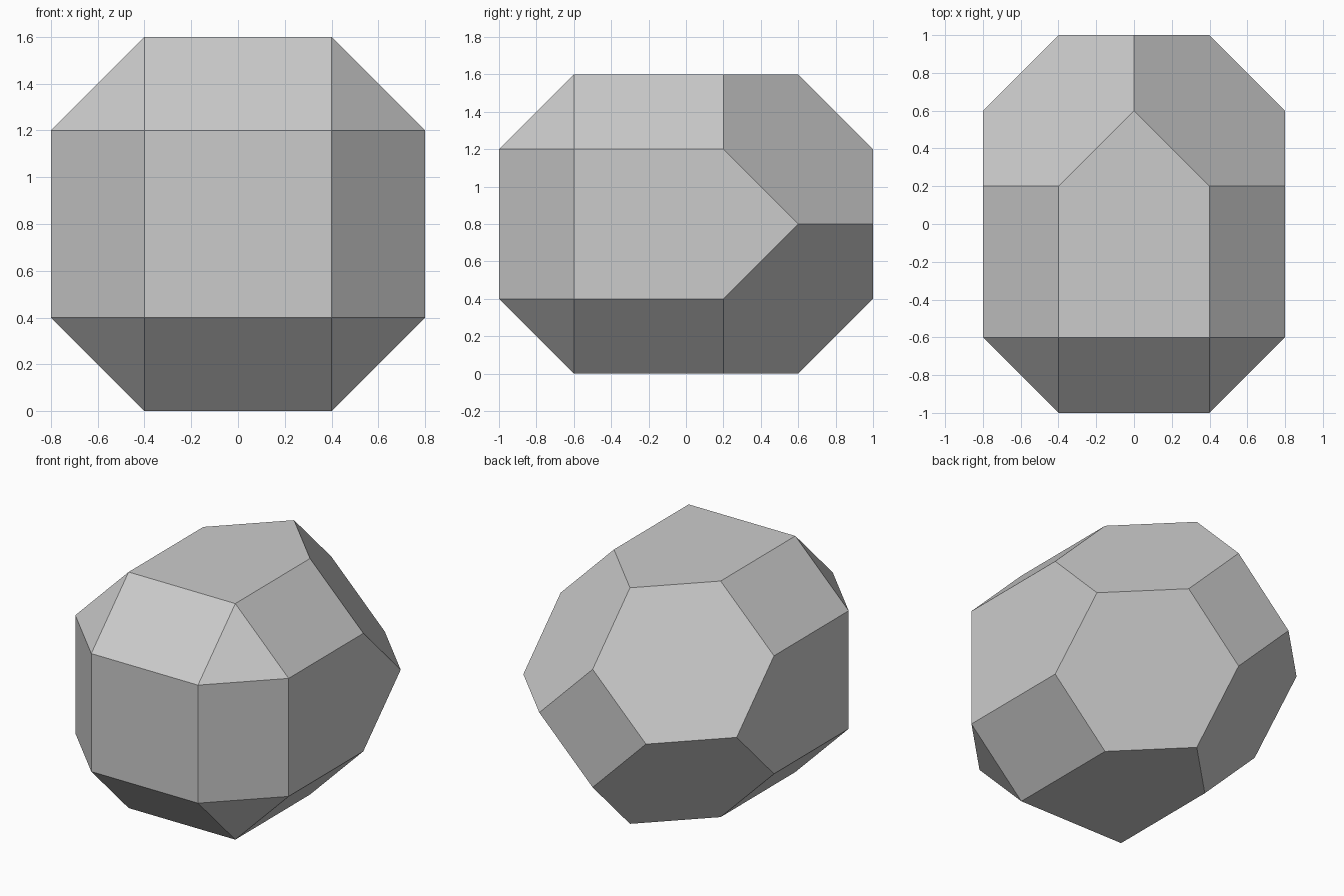
import bpy
import bmesh
import math

default_cube = bpy.data.objects.get("Cube")
if default_cube:
    bpy.data.objects.remove(default_cube, do_unlink=True)

MID_Z = 0.8   # height of the solid's centre
S = 0.4       # inner half width
L = 0.8       # outer half width


def mirrored(x, z):
    """Mirror a point in both axes of the cross-section, without repeats."""
    return {(sx * x, sz * z) for sx in (1, -1) for sz in (1, -1)}


# Cross-sections from front to back
octagon = mirrored(S, L) | mirrored(L, S)
sections = [
    (-1.0, mirrored(S, S)),                    # square front
    (-0.6, octagon),                           # chamfered body
    (0.2, octagon),
    (0.6, mirrored(0, L) | mirrored(L, 0)),    # points of the side panels
    (1.0, mirrored(0, S) | mirrored(S, 0)),    # diamond back
]

# Wrap the sections in flat faces
bm = bmesh.new()
for y, points in sections:
    for x, z in sorted(points):
        bm.verts.new((x, y, MID_Z + z))
bmesh.ops.convex_hull(bm, input=bm.verts[:])
bmesh.ops.dissolve_limit(bm, angle_limit=math.radians(1),
                         verts=bm.verts[:], edges=bm.edges[:])
bmesh.ops.recalc_face_normals(bm, faces=bm.faces[:])

mesh = bpy.data.meshes.new("faceted_solid")
bm.to_mesh(mesh)
bm.free()
solid = bpy.data.objects.new("faceted_solid", mesh)
bpy.context.collection.objects.link(solid)

# Plain grey
grey = bpy.data.materials.new("light_grey")
grey.use_nodes = True
colour = (0.6, 0.6, 0.6, 1.0)
grey.diffuse_color = colour
grey.node_tree.nodes["Principled BSDF"].inputs["Base Color"].default_value = colour
mesh.materials.append(grey)
